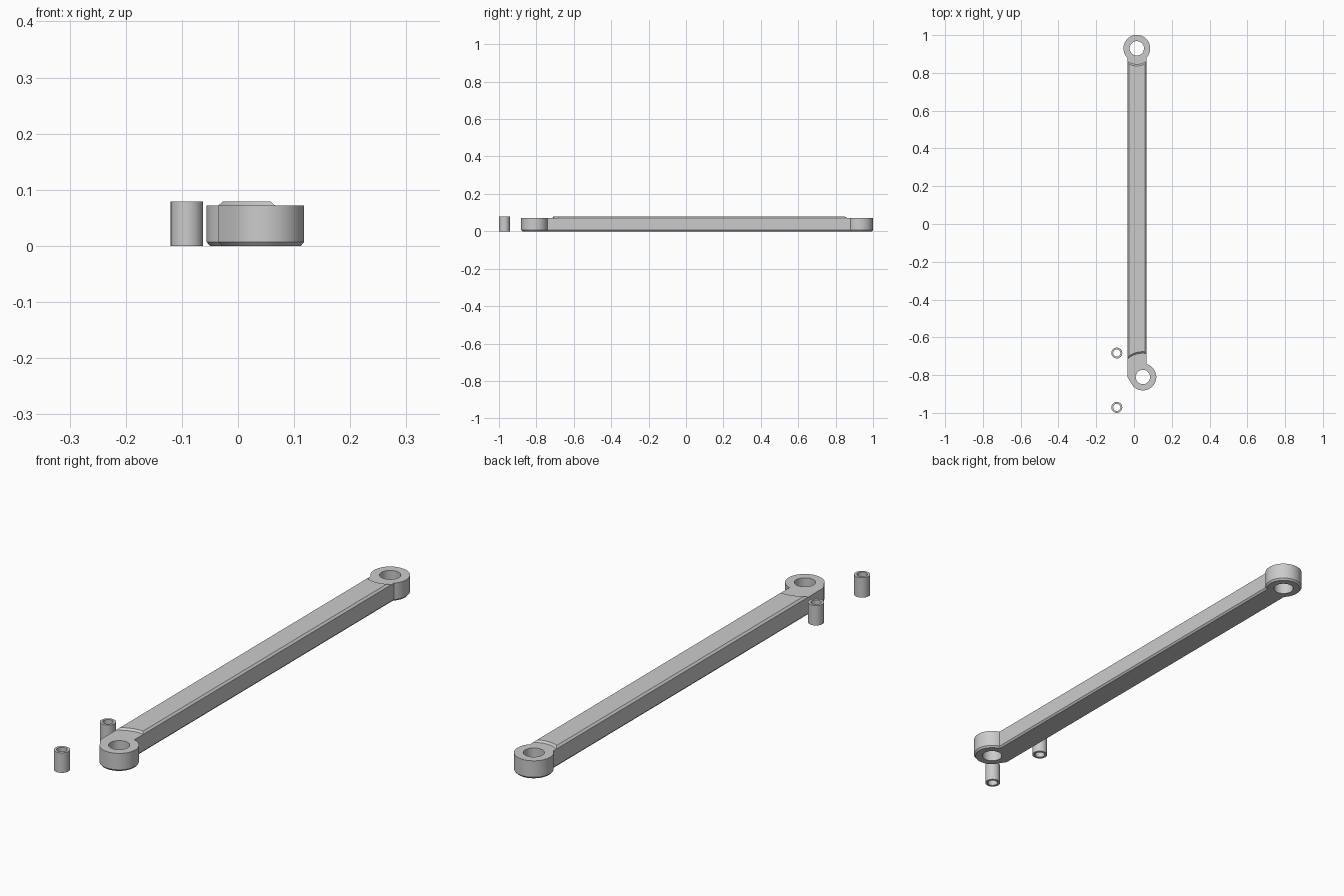
import bpy, bmesh
from math import sin, cos, asin, radians, sqrt

cube = bpy.data.objects.get("Cube")
if cube:
    bpy.data.objects.remove(cube, do_unlink=True)

grey = bpy.data.materials.new("light grey")
grey.use_nodes = True
colour = (0.6, 0.6, 0.6, 1)
grey.diffuse_color = colour
grey.node_tree.nodes["Principled BSDF"].inputs["Base Color"].default_value = colour

LEFT, RIGHT = -0.035, 0.066          # bar sides
BACK, FRONT = (0.015, 0.93), (0.047, -0.81)   # eye centres
EYE_R, HOLE_R = 0.071, 0.038
BODY_H, TOP_H = 0.072, 0.079


def arc(centre, r, start, end, n):
    """Points on a circle between two angles in degrees."""
    return [(centre[0] + r * cos(radians(start + (end - start) * i / n)),
             centre[1] + r * sin(radians(start + (end - start) * i / n)))
            for i in range(n + 1)]


def finish(bm, name):
    bmesh.ops.recalc_face_normals(bm, faces=bm.faces)
    mesh = bpy.data.meshes.new(name)
    bm.to_mesh(mesh)
    bm.free()
    obj = bpy.data.objects.new(name, mesh)
    bpy.context.collection.objects.link(obj)
    mesh.materials.append(grey)
    return obj


def loft(name, layers, closed_ring=False):
    """Join stacked outlines, given as (points, z), into a solid."""
    bm = bmesh.new()
    rings = [[bm.verts.new((x, y, z)) for x, y in pts] for pts, z in layers]
    pairs = list(zip(rings, rings[1:]))
    if closed_ring:
        pairs.append((rings[-1], rings[0]))
    else:
        bm.faces.new(rings[0])
        bm.faces.new(rings[-1])
    for a, b in pairs:
        for i in range(len(a)):
            j = (i + 1) % len(a)
            bm.faces.new((a[i], a[j], b[j], b[i]))
    return finish(bm, name)


def smooth(obj):
    bpy.ops.object.select_all(action='DESELECT')
    obj.select_set(True)
    bpy.context.view_layer.objects.active = obj
    bpy.ops.object.shade_smooth_by_angle(angle=radians(30))


def body_outline(d):
    """Bar and both eyes as one outline, drawn in by d."""
    r, x0, x1 = EYE_R - d, LEFT + d, RIGHT - d

    def drop(centre, x):
        return sqrt(r * r - (x - centre[0]) ** 2)
    a0 = -asin(drop(BACK, x1) / r) * 57.2958
    a1 = 180 + asin(drop(BACK, x0) / r) * 57.2958
    a2 = asin(drop(FRONT, x1) / r) * 57.2958
    return (arc(BACK, r, a0, a1, 40) + [(x0, FRONT[1])]
            + arc(FRONT, r, 222, 360 + a2, 36))


# Arm body with a chamfered underside
arm = loft("arm_body", [(body_outline(0.006), 0), (body_outline(0), 0.007),
                        (body_outline(0), BODY_H)])

# Pin holes through both eyes
for centre in (BACK, FRONT):
    cutter = loft("hole_cutter", [(arc(centre, HOLE_R, 0, 351, 39), -0.1),
                                  (arc(centre, HOLE_R, 0, 351, 39), 0.2)])
    cutter.hide_render = True
    cut = arm.modifiers.new("hole", 'BOOLEAN')
    cut.object = cutter
    cut.operation = 'DIFFERENCE'
    cut.solver = 'EXACT'
    bpy.context.view_layer.objects.active = arm
    bpy.ops.object.modifier_apply(modifier=cut.name)
    bpy.data.objects.remove(cutter, do_unlink=True)
smooth(arm)


def pad_outline(d):
    """Raised strip whose ends curve around the eyes."""
    x0, x1, n = LEFT + d, RIGHT - d, 12
    xs = [x0 + (x1 - x0) * i / n for i in range(n + 1)]
    front = [(x, FRONT[1] + sqrt((0.126 + d) ** 2 - (x - FRONT[0]) ** 2)) for x in xs]
    back = [(x, BACK[1] - sqrt((0.085 + d) ** 2 - (x - BACK[0]) ** 2)) for x in xs]
    return front + back[::-1]


# Raised strip along the bar
smooth(loft("raised_strip", [(pad_outline(0), BODY_H), (pad_outline(0.008), TOP_H)]))

# Two loose bushings beside the arm
for name, y in (("front_bushing", -0.971), ("rear_bushing", -0.683)):
    centre = (-0.091, y)
    outer = arc(centre, 0.029, 0, 348.75, 31)
    inner = arc(centre, 0.019, 0, 348.75, 31)
    smooth(loft(name, [(outer, 0), (outer, TOP_H), (inner, TOP_H), (inner, 0)], True))
